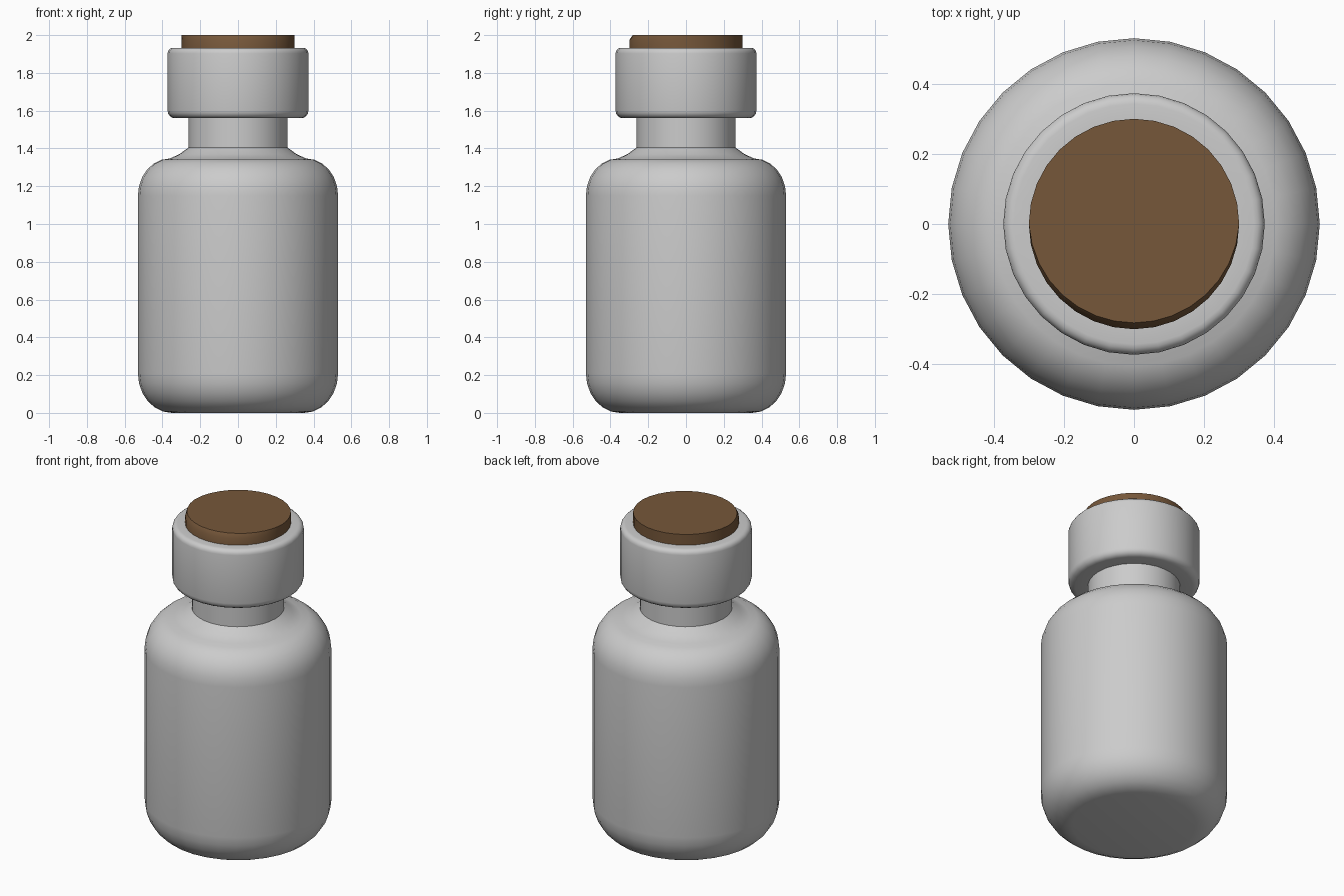
import bpy, bmesh
from math import sin, cos, pi, radians

if "Cube" in bpy.data.objects:
    bpy.data.objects.remove(bpy.data.objects["Cube"])

SIDES = 32


def arc(cr, cz, rr, rz, a0, a1, n=6):
    """Profile points on an elliptical arc, angles in degrees."""
    return [(cr + rr * cos(radians(a0 + (a1 - a0) * i / n)),
             cz + rz * sin(radians(a0 + (a1 - a0) * i / n))) for i in range(n + 1)]


def lathe(name, profile, angle=35):
    """Revolve an (r, z) profile listed from bottom to top, with capped ends."""
    bm = bmesh.new()
    rings = [[bm.verts.new((r * cos(2 * pi * k / SIDES), r * sin(2 * pi * k / SIDES), z))
              for k in range(SIDES)] for r, z in profile]
    for a, b in zip(rings, rings[1:]):
        for k in range(SIDES):
            j = (k + 1) % SIDES
            bm.faces.new((a[k], a[j], b[j], b[k]))
    bm.faces.new(rings[0][::-1])
    bm.faces.new(rings[-1])
    mesh = bpy.data.meshes.new(name)
    bm.to_mesh(mesh)
    bm.free()
    ob = bpy.data.objects.new(name, mesh)
    bpy.context.collection.objects.link(ob)
    bpy.ops.object.select_all(action='DESELECT')
    ob.select_set(True)
    bpy.context.view_layer.objects.active = ob
    bpy.ops.object.shade_smooth_by_angle(angle=radians(angle))
    return ob


# Bottle: rounded body, sloping shoulder, neck and thick collar
body = arc(0.35, 0.21, 0.18, 0.21, -90, 0) + arc(0.36, 1.15, 0.17, 0.197, 0, 90)
shoulder = [(0.31, 1.37), (0.262, 1.405)]
collar = (arc(0.333, 1.6, 0.04, 0.04, -90, 0, 4)
          + arc(0.343, 1.903, 0.03, 0.03, 0, 90, 4))
lathe("bottle", body + shoulder + [(0.262, 1.56)] + collar + [(0.29, 1.933)])

# Cork stopper, with its front top edge worn down
cork = lathe("cork", [(0.30, 1.9), (0.30, 1.975), (0.30, 2.0)])
for v in cork.data.vertices:
    if v.co.z > 1.99:
        s = 1 - 0.06 * max(0, -v.co.y / 0.30)
        v.co.x *= s
        v.co.y *= s
mat = bpy.data.materials.new("cork_brown")
mat.diffuse_color = (0.18, 0.095, 0.042, 1)
mat.use_nodes = True
mat.node_tree.nodes["Principled BSDF"].inputs["Base Color"].default_value = mat.diffuse_color
cork.data.materials.append(mat)
